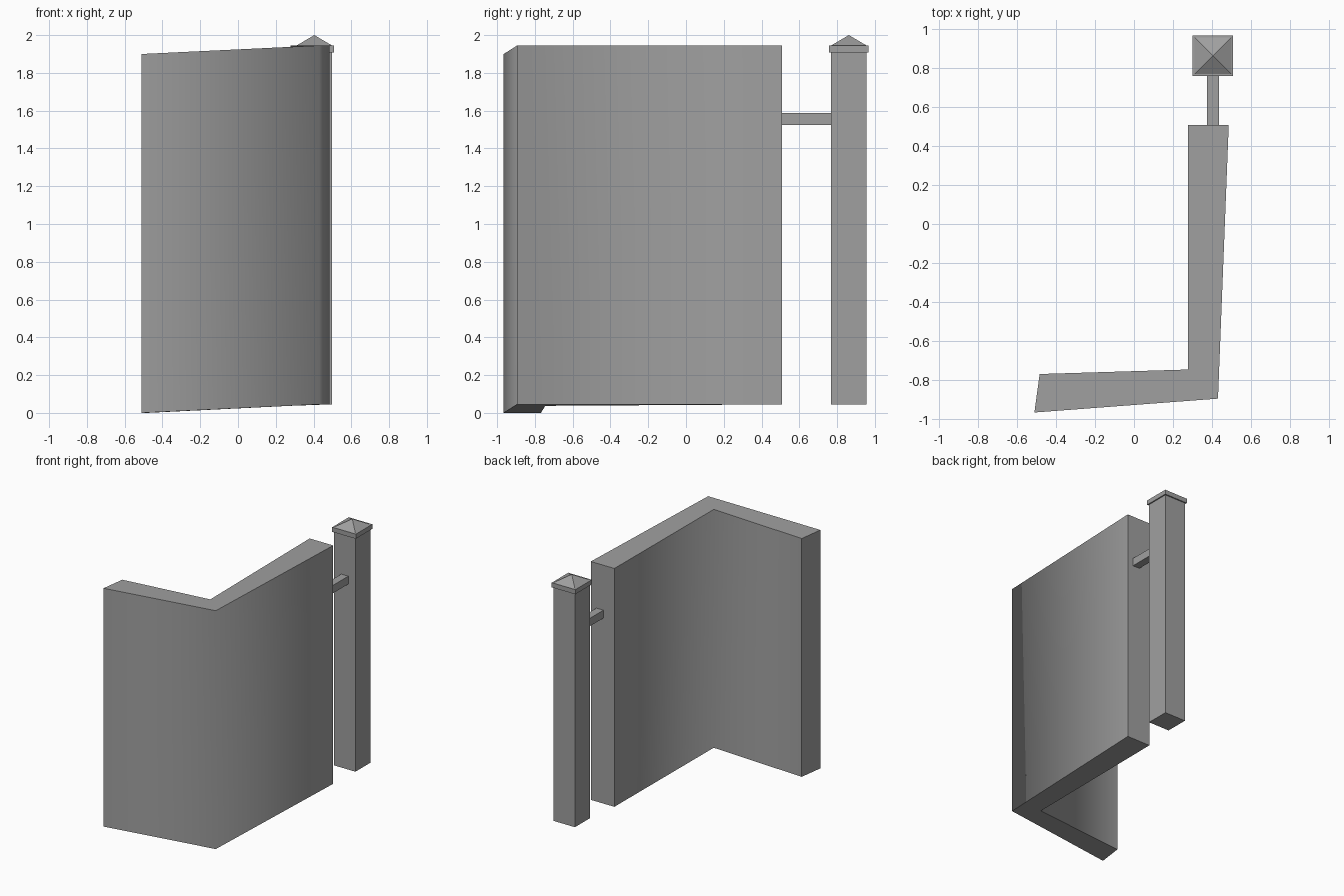
import bpy
import bmesh
from mathutils import Vector

cube = bpy.data.objects.get("Cube")
if cube:
    bpy.data.objects.remove(cube, do_unlink=True)

GREY = (0.35, 0.35, 0.35, 1.0)
grey = bpy.data.materials.new("plain grey")
grey.use_nodes = True
grey.diffuse_color = GREY
grey.node_tree.nodes["Principled BSDF"].inputs["Base Color"].default_value = GREY


def finish(name, bm):
    bmesh.ops.recalc_face_normals(bm, faces=bm.faces)
    mesh = bpy.data.meshes.new(name)
    bm.to_mesh(mesh)
    bm.free()
    mesh.materials.append(grey)
    obj = bpy.data.objects.new(name, mesh)
    bpy.context.collection.objects.link(obj)
    return obj


def box(name, low, high):
    bm = bmesh.new()
    bmesh.ops.create_cube(bm, size=1)
    low, high = Vector(low), Vector(high)
    for v in bm.verts:
        v.co = (low + high) / 2 + v.co * (high - low)
    return finish(name, bm)


# Angled wall: an L-shaped outline whose front arm dips towards its free end
BASE, HEIGHT = 0.045, 1.9
LEFT_END, CORNER = -0.51, 0.43
outline = [(LEFT_END, -0.965), (CORNER, -0.894), (0.485, 0.507),
           (0.277, 0.507), (0.277, -0.745), (-0.483, -0.768)]


def ground(x, y):
    if y > -0.7:
        return BASE
    return BASE * min(1, max(0, (x + 0.483) / (CORNER + 0.483)))


bm = bmesh.new()
bottom = [bm.verts.new((x, y, ground(x, y))) for x, y in outline]
top = [bm.verts.new(v.co + Vector((0, 0, HEIGHT))) for v in bottom]
bm.faces.new(bottom)
bm.faces.new(top)
count = len(outline)
for i in range(count):
    j = (i + 1) % count
    bm.faces.new((bottom[i], bottom[j], top[j], top[i])).smooth = True
# Only the outer and inner bends stay soft
soft = {bm.edges.get((bottom[i], top[i])) for i in (1, 4)}
for edge in bm.edges:
    edge.smooth = edge in soft
finish("angled_wall", bm)

# Gate post with a rail back to the wall
PX, PY = 0.404, 0.862
POST, CAP = 0.094, 0.104
box("post", (PX - POST, PY - POST, BASE), (PX + POST, PY + POST, 1.91))
box("rail", (0.373, 0.5, 1.524), (0.435, 0.775, 1.587))

# Post cap: square slab and pyramid
box("cap_slab", (PX - CAP, PY - CAP, 1.908), (PX + CAP, PY + CAP, 1.945))
bm = bmesh.new()
rim = [bm.verts.new((PX + sx * POST, PY + sy * POST, 1.945))
       for sx, sy in ((-1, -1), (1, -1), (1, 1), (-1, 1))]
peak = bm.verts.new((PX, PY, 2.0))
bm.faces.new(rim)
for i in range(4):
    bm.faces.new((rim[i], rim[(i + 1) % 4], peak))
finish("cap_peak", bm)
